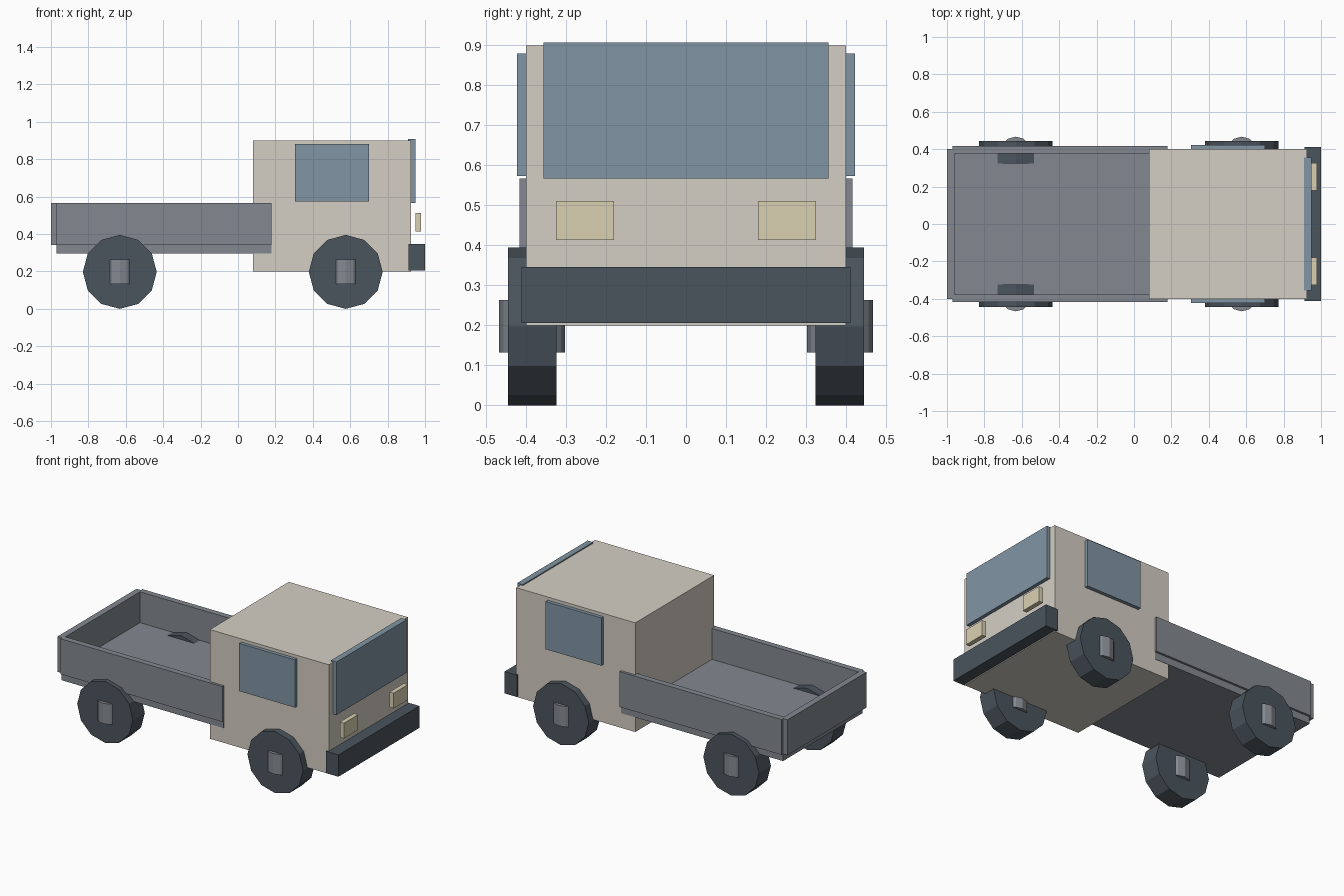
import bpy
import math

if "Cube" in bpy.data.objects:
    bpy.data.objects.remove(bpy.data.objects["Cube"])


def material(name, rgb):
    m = bpy.data.materials.new(name)
    m.diffuse_color = (*rgb, 1)
    m.use_nodes = True
    m.node_tree.nodes["Principled BSDF"].inputs["Base Color"].default_value = m.diffuse_color
    return m


CREAM = material("cream_paint", (0.66, 0.62, 0.55))
GREY = material("bed_grey", (0.23, 0.25, 0.28))
DARK = material("dark_rubber", (0.07, 0.09, 0.11))
GLASS = material("blue_glass", (0.22, 0.30, 0.37))
LAMP = material("lamp_yellow", (0.70, 0.64, 0.45))


def box(name, x, y, z, mat):
    """Box from (min, max) ranges on each axis."""
    bpy.ops.mesh.primitive_cube_add(size=1, location=[sum(r) / 2 for r in (x, y, z)])
    o = bpy.context.object
    o.name = name
    o.scale = [r[1] - r[0] for r in (x, y, z)]
    bpy.ops.object.transform_apply(location=False, rotation=False, scale=True)
    o.data.materials.append(mat)
    return o


def cylinder(name, radius, depth, loc, rot, mat):
    bpy.ops.mesh.primitive_cylinder_add(vertices=12, radius=radius, depth=depth,
                                        location=loc, rotation=rot)
    o = bpy.context.object
    o.name = name
    o.data.materials.append(mat)
    return o


def pair(name, x, y, z, mat):
    """Box on the +y side and its mirror on the -y side."""
    box(name + "_left", x, y, z, mat)
    box(name + "_right", x, (-y[1], -y[0]), z, mat)


# Cab with glass, lamps and bumper (nose points to +x)
box("cab", (0.08, 0.925), (-0.4, 0.4), (0.2, 0.9), CREAM)
box("windshield", (0.909, 0.948), (-0.356, 0.356), (0.567, 0.907), GLASS)
pair("side_window", (0.305, 0.70), (0.38, 0.423), (0.574, 0.88), GLASS)
pair("headlight", (0.95, 0.979), (0.18, 0.325), (0.413, 0.511), LAMP)
box("bumper", (0.912, 1.0), (-0.411, 0.411), (0.206, 0.346), DARK)

# Open cargo bed
box("bed_floor", (-0.97, 0.18), (-0.402, 0.402), (0.295, 0.369), GREY)
pair("bed_wall", (-0.97, 0.18), (0.378, 0.416), (0.34, 0.567), GREY)
box("tailgate", (-1.0, -0.96), (-0.4, 0.4), (0.34, 0.567), GREY)

# Wheels, each with an upright twelve-sided hub poking through both faces
R = 0.1975
for end, x in (("front", 0.576), ("rear", -0.632)):
    for side, s in (("left", 1), ("right", -1)):
        loc = (x, s * 0.3845, R)
        cylinder(f"{end}_wheel_{side}", R, 0.121, loc, (math.pi / 2, 0, 0), DARK)
        cylinder(f"{end}_hub_{side}", 0.0825, 0.131, loc, (0, 0, 0), GREY)
